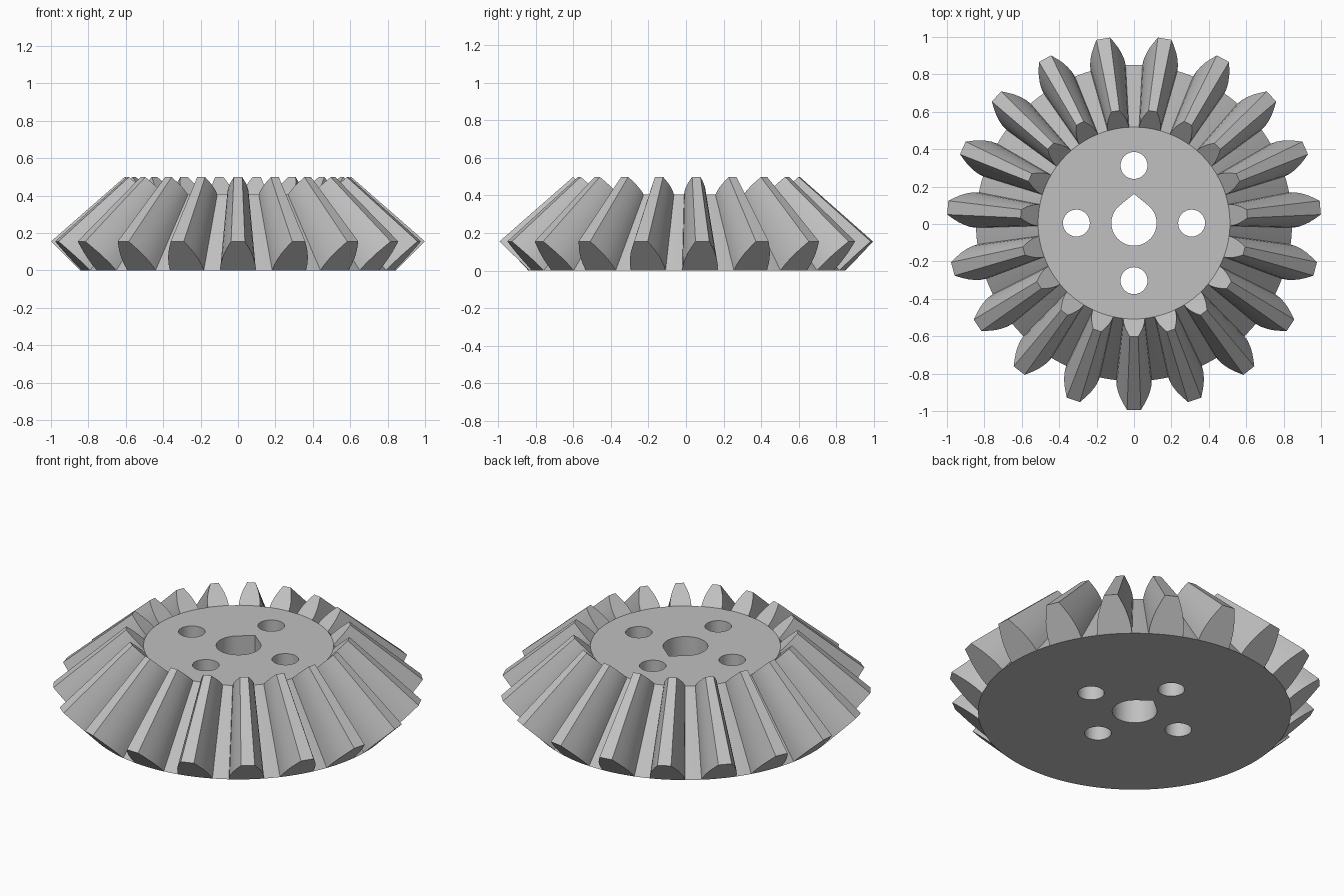
import bpy
import bmesh
from math import acos, cos, pi, sin
from mathutils import Vector

TEETH = 19
ROOT_R, TIP_R, TIP_Z = 0.845, 1.0, 0.155
APEX_Z, TOP_SCALE = 1.03, 0.607      # every tooth line runs to one cone apex
CENTRE_Y = 0.005
# half tooth widths from root to tip, as (height fraction, half width)
FLANK = [(0, 0.095), (0.2, 0.093), (0.4, 0.085), (0.6, 0.073), (0.8, 0.056), (1, 0.037)]

if "Cube" in bpy.data.objects:
    bpy.data.objects.remove(bpy.data.objects["Cube"], do_unlink=True)

steel = bpy.data.materials.new("light grey")
steel.use_nodes = True
steel.diffuse_color = (0.53, 0.53, 0.53, 1)
steel.node_tree.nodes["Principled BSDF"].inputs["Base Color"].default_value = steel.diffuse_color


def add_object(name, bm):
    bmesh.ops.recalc_face_normals(bm, faces=bm.faces)
    mesh = bpy.data.meshes.new(name)
    bm.to_mesh(mesh)
    bm.free()
    mesh.materials.append(steel)
    obj = bpy.data.objects.new(name, mesh)
    bpy.context.collection.objects.link(obj)
    return obj


def polar(radius, angle, z=0):
    return Vector((radius * cos(angle), radius * sin(angle), z))


def prism(name, outline, centre):
    """Vertical cutter through the whole body."""
    bm = bmesh.new()
    face = bm.faces.new([bm.verts.new(p + centre - Vector((0, 0, 0.2))) for p in outline])
    top = bmesh.ops.extrude_face_region(bm, geom=[face])["geom"]
    bmesh.ops.translate(bm, vec=(0, 0, 1),
                        verts=[v for v in top if isinstance(v, bmesh.types.BMVert)])
    cutter = add_object(name, bm)
    cutter.hide_render = True
    return cutter


# Toothed body: each ring is a tooth outline plus root circle, at both ends
bm = bmesh.new()
apex = Vector((0, 0, APEX_Z))


def pair(point):
    """A vertex at the large end and its copy at the small end."""
    return bm.verts.new(point), bm.verts.new(apex + (point - apex) * TOP_SCALE)


outline, root_circle = [], []
half = FLANK[0][1] / ROOT_R
pitch = 2 * pi / TEETH
for i in range(TEETH):
    a = -pi / 2 + i * pitch
    tooth = []
    for side, steps in ((-1, FLANK), (1, FLANK[::-1])):
        for t, w in steps:
            r = ROOT_R + (TIP_R - ROOT_R) * t
            tooth.append(pair(polar(r, a + side * w / r, TIP_Z * t)))
    under = [pair(polar(ROOT_R, a + half * k)) for k in (-0.5, 0, 0.5)]
    valley = [pair(polar(ROOT_R, a + half + (pitch - 2 * half) * k / 3)) for k in (1, 2)]
    for end in (0, 1):
        bm.faces.new([p[end] for p in tooth + under[::-1]])
    outline += tooth + valley
    root_circle += [tooth[0]] + under + [tooth[-1]] + valley
for p, q in zip(outline, outline[1:] + outline[:1]):
    bm.faces.new((p[0], q[0], q[1], p[1]))
for end in (0, 1):
    bm.faces.new([p[end] for p in root_circle])
bmesh.ops.translate(bm, verts=bm.verts, vec=(0, CENTRE_Y, 0))
gear = add_object("bevel_gear", bm)

# Shaft hole with a pointed rear side, and four round bolt holes
centre = Vector((0, CENTRE_Y, 0))
bore_r, point_r = 0.121, 0.156
spread = acos(bore_r / point_r)
start, sweep = pi / 2 + spread, 2 * pi - 2 * spread
bore = [polar(bore_r, start + sweep * k / 36) for k in range(37)] + [polar(point_r, pi / 2)]
cutters = [prism("shaft_hole_cutter", bore, centre)]
bolt = [polar(0.072, 2 * pi * k / 32) for k in range(32)]
for k in range(4):
    cutters.append(prism("bolt_hole_cutter", bolt, centre + polar(0.308, k * pi / 2)))

bpy.ops.object.select_all(action="DESELECT")
gear.select_set(True)
bpy.context.view_layer.objects.active = gear
for cutter in cutters:
    cut = gear.modifiers.new("hole", "BOOLEAN")
    cut.operation, cut.solver, cut.object = "DIFFERENCE", "EXACT", cutter
    bpy.ops.object.modifier_apply(modifier=cut.name)
    bpy.data.objects.remove(cutter, do_unlink=True)
bpy.ops.object.shade_smooth_by_angle(angle=pi / 6)
